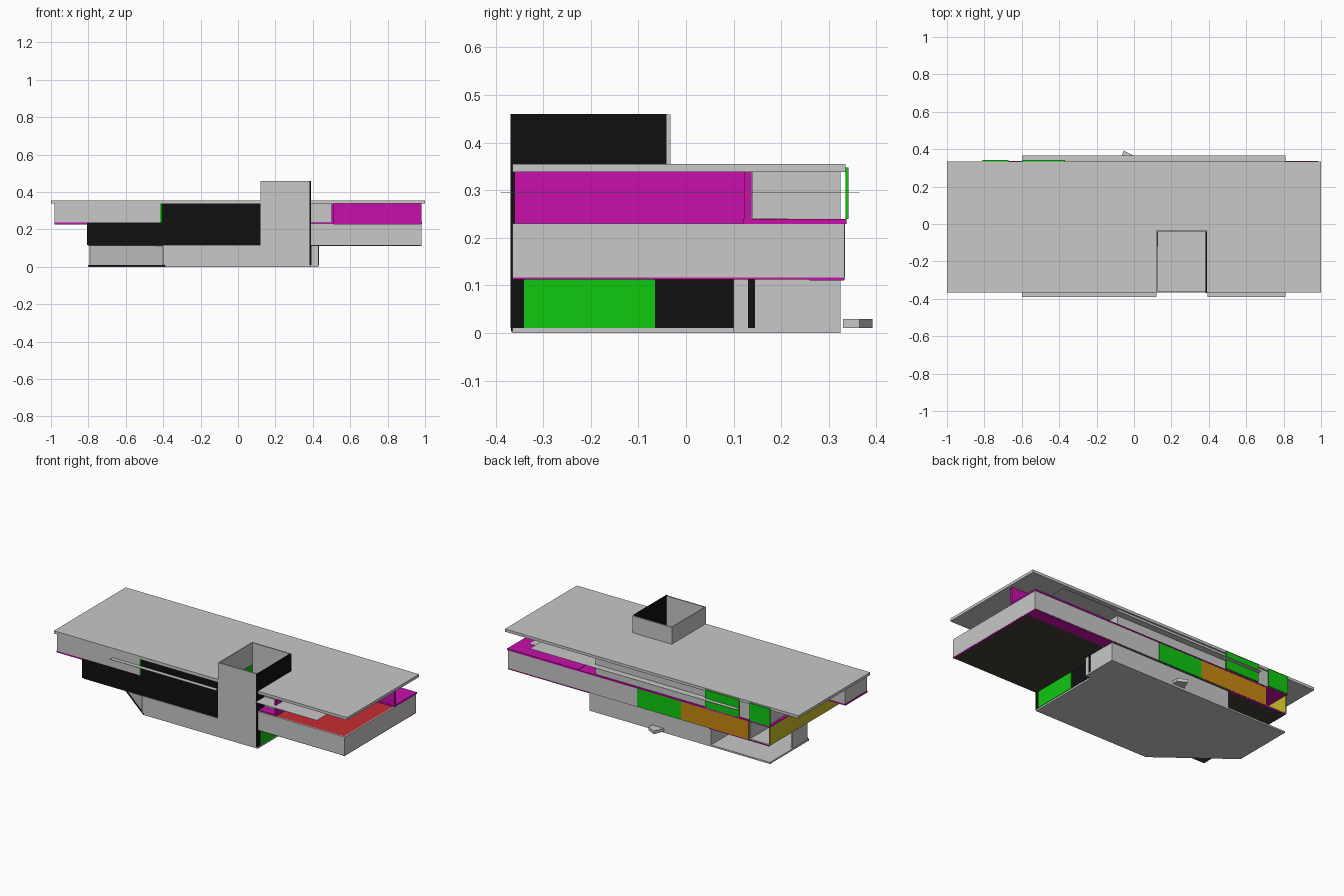
import bpy, bmesh, math
from mathutils import Matrix

if "Cube" in bpy.data.objects:
    bpy.data.objects.remove(bpy.data.objects["Cube"])


def mat(name, r, g, b):
    m = bpy.data.materials.new(name)
    m.diffuse_color = (r, g, b, 1)
    m.use_nodes = True
    m.node_tree.nodes["Principled BSDF"].inputs["Base Color"].default_value = m.diffuse_color
    return m


GRAY = mat("light_gray", .58, .58, .58)
BLACK = mat("black", .005, .005, .005)
MAGENTA = mat("magenta", .58, .005, .41)
GREEN = mat("green", .005, .58, .005)
RED = mat("red", .58, .025, .03)
ORANGE = mat("orange", .58, .25, .005)
YELLOW = mat("yellow", .58, .50, .02)
UMBER = mat("dark_umber", .06, .053, .04)


def finish(name, bm, m):
    bmesh.ops.recalc_face_normals(bm, faces=bm.faces)
    me = bpy.data.meshes.new(name)
    bm.to_mesh(me)
    bm.free()
    me.materials.append(m)
    ob = bpy.data.objects.new(name, me)
    bpy.context.collection.objects.link(ob)
    return ob


def box(name, m, x0, x1, y0, y1, z0, z1):
    bm = bmesh.new()
    bmesh.ops.create_cube(bm, size=1)
    for v in bm.verts:
        v.co = ((x0 + x1) / 2 + v.co.x * (x1 - x0),
                (y0 + y1) / 2 + v.co.y * (y1 - y0),
                (z0 + z1) / 2 + v.co.z * (z1 - z0))
    return finish(name, bm, m)


def prism(name, m, pts, z0, z1):
    bm = bmesh.new()
    f = bm.faces.new([bm.verts.new((x, y, z0)) for x, y in pts])
    r = bmesh.ops.extrude_face_region(bm, geom=[f])
    bmesh.ops.translate(bm, vec=(0, 0, z1 - z0),
                        verts=[v for v in r["geom"] if isinstance(v, bmesh.types.BMVert)])
    return finish(name, bm, m)


F, B = -.365, .333           # front and back planes
T = .008                     # wall thickness
SX0, SX1, SY0, SY1 = .12, .388, F, -.033   # stair shaft

# Ground slab with its cut front left corner
prism("ground_slab", GRAY,
      [(-.8, .325), (-.8, -.05), (-.39, F), (.39, F), (.39, .1), (.43, .1), (.43, .325)], 0, .01)
prism("slab_corner_edge", BLACK, [(-.802, -.051), (-.39, -.368), (-.39, -.364), (-.8, -.047)], .003, .011)

# Ground floor walls
box("ground_front_wall", GRAY, -.4, SX0, F, F + T, .01, .115)
box("ground_back_wall", GRAY, -.39, .43, .317, .325, .01, .115)
box("ground_porch_wall", GRAY, -.398, -.39, F + T, .325, .01, .115)
prism("ground_diagonal_wall", GRAY, [(-.79, -.05), (-.395, -.36), (-.39, -.354), (-.785, -.043)], .01, .115)
box("ground_left_wall", GRAY, -.795, -.787, -.05, .1, .01, .115)
box("ground_right_glazing", GREEN, .382, .393, -.34, -.065, .01, .113)
box("ground_right_wall", BLACK, .382, .391, -.065, .105, .01, .113)
box("ground_entry_wall", GRAY, .422, .43, .105, .325, .01, .113)
box("ground_entry_return", GRAY, .385, .43, .1, .105, .01, .113)
box("ground_entry_post", BLACK, .425, .433, .13, .145, .01, .113)

# Middle floor plate, dark underside with magenta edging
box("middle_floor_plate", GRAY, -.8, .98, F + .002, B - .002, .116, .122)
box("middle_floor_underside", UMBER, -.798, .972, F + .004, B - .004, .112, .116)
box("underside_back_strip", MAGENTA, .43, .98, .26, B - .001, .1105, .1155)
box("underside_right_edge", MAGENTA, .972, .981, F, B, .1125, .117)
box("underside_left_edge", MAGENTA, -.8, -.39, .325, B, .111, .117)

# Middle storey walls
box("middle_front_wall", BLACK, -.808, SX0, F, F + T, .117, .236)
box("middle_front_right_wall", GRAY, SX1, .982, F, F + T, .117, .23)
box("middle_right_wall", GRAY, .974, .982, F + T, B, .117, .23)
box("middle_back_wall", GRAY, .1, .974, B - T, B, .117, .23)
box("middle_back_green_panel", GREEN, -.2, .1, B - T, B + .001, .117, .23)
box("middle_back_orange_panel", ORANGE, -.66, -.2, B - T, B + .001, .117, .23)
box("middle_left_yellow_wall", YELLOW, -.806, -.798, F + T, B, .117, .23)
box("loggia_inner_wall", GRAY, -.668, -.66, .05, B - T, .122, .23)
box("loggia_rear_wall", GRAY, -.798, -.66, .042, .05, .122, .23)

# Upper floor plate in magenta, red terrace
box("upper_floor_plate", MAGENTA, -.806, SX0, F + T, B + .003, .229, .236)
box("upper_floor_left_plate", MAGENTA, -.982, -.41, F + .001, -.15, .227, .237)
box("upper_floor_middle_plate", MAGENTA, SX0, .5, SY1, B + .003, .229, .236)
box("upper_floor_stair_side", MAGENTA, SX1, .5, F + T, SY1, .229, .236)
box("upper_floor_right_plate", MAGENTA, .5, .984, .12, B + .004, .229, .239)
box("right_deck_paving", GRAY, .4, .915, .14, .215, .237, .241)
box("terrace_floor", RED, .5, .974, F + T, .12, .222, .229)

# Upper storey walls
box("upper_front_wall", BLACK, -.41, SX0, F, F + T, .236, .338)
box("upper_front_edge", GREEN, -.416, -.41, F - .001, -.15, .237, .338)
box("upper_left_block", GRAY, -.98, -.416, F, -.15, .237, .338)
box("upper_left_wall", GRAY, -.79, -.782, -.15, .325, .236, .338)
box("upper_back_wall", GRAY, -.782, .38, .317, .325, .236, .338)
box("upper_right_wall", GRAY, .38, .39, .14, .325, .236, .338)
box("terrace_side_wall", MAGENTA, .5, .51, F + .005, .13, .229, .338)
box("terrace_back_wall", MAGENTA, .51, .982, .122, .138, .237, .338)
box("terrace_room_wall", GRAY, SX1, .5, -.3, -.292, .236, .338)
for i, (a, b) in enumerate([(-.81, -.67), (-.6, -.37)]):
    box(f"upper_green_screen_{i}", GREEN, a, b, .335, .341, .239, .348)

# Thin ceiling sheet that pokes out front and back
for i, (a, b, c, d) in enumerate([(-.6, SX0, -.39, .365), (SX1 + .004, .81, -.39, .365),
                                  (SX0, SX1 + .004, SY1, .365)]):
    box(f"ceiling_sheet_{i}", GRAY, a, b, c, d, .295, .2965)

# Roof around the open stair shaft
for i, (a, b, c, d) in enumerate([(-1, SX0, F, .335), (SX1, 1, F, .335), (SX0, SX1, SY1, .335)]):
    box(f"roof_{i}", GRAY, a, b, c, d, .338, .355)

# Stair shaft, open at the top
box("shaft_front_wall", GRAY, SX0, SX1 - .006, SY0 - .001, SY0 + T, .005, .459)
box("shaft_left_wall", GRAY, SX0, SX0 + .006, SY0 + T, SY1, .12, .459)
box("shaft_back_wall", GRAY, SX0, SX1, SY1 - T, SY1, .12, .459)
box("shaft_right_wall", BLACK, SX1 - .006, SX1 + .003, SY0 - .004, SY1 - T, .01, .46)
box("shaft_floor", GRAY, SX0, SX1 - .006, SY0 + T, SY1 - T, .229, .236)
box("shaft_green_door", GREEN, SX0 + .006, SX0 + .009, -.12, -.045, .237, .325)

# Turned entrance step at the back
step = prism("entrance_step", GRAY, [(-.08, .33), (0, .33), (.0, .365), (-.055, .392)], .01, .029)
